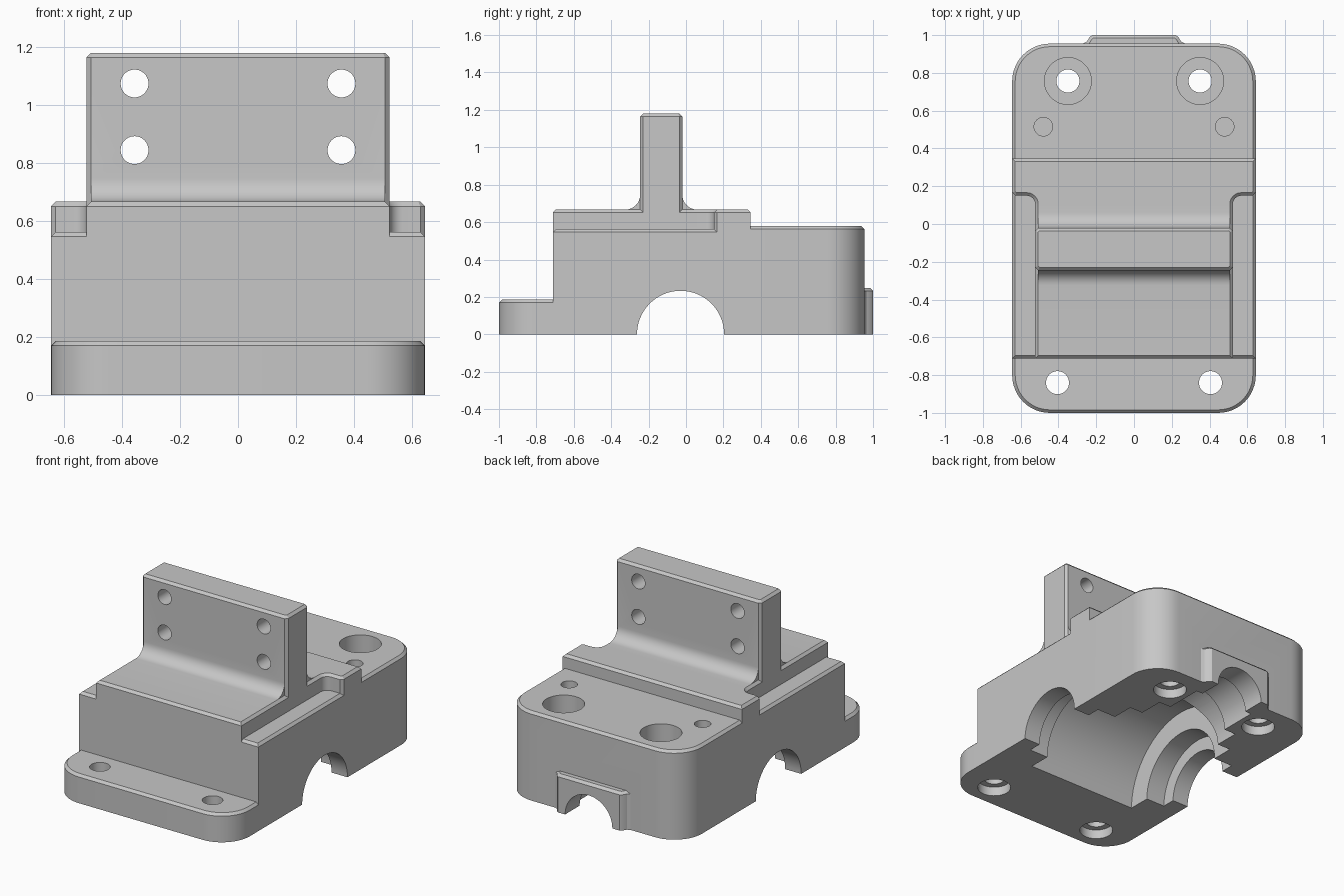
import bpy, bmesh
from math import pi, sin, cos
from mathutils import Matrix, Vector

cube = bpy.data.objects.get("Cube")
if cube:
    bpy.data.objects.remove(cube, do_unlink=True)

gray = bpy.data.materials.new("cast_gray")
gray.use_nodes = True
gray.diffuse_color = (0.57, 0.57, 0.57, 1)
gray.node_tree.nodes["Principled BSDF"].inputs["Base Color"].default_value = gray.diffuse_color


def finish(bm, name):
    bmesh.ops.recalc_face_normals(bm, faces=bm.faces)
    mesh = bpy.data.meshes.new(name)
    bm.to_mesh(mesh)
    bm.free()
    mesh.materials.append(gray)
    obj = bpy.data.objects.new(name, mesh)
    bpy.context.collection.objects.link(obj)
    return obj


def arc(cx, cy, r, start, end, n=12):
    steps = [start + (end - start) * i / n for i in range(n + 1)]
    return [(cx + r * cos(a), cy + r * sin(a)) for a in steps]


def mirrored(half):
    """Close a right-hand outline by reflecting it across x = 0."""
    return half + [(-x, y) for x, y in reversed(half)]


def prism(name, outline, z0, z1, chamfer):
    """Extrude an outline upward and chamfer its top rim."""
    bm = bmesh.new()
    face = bm.faces.new([bm.verts.new((x, y, z0)) for x, y in outline])
    ext = bmesh.ops.extrude_face_region(bm, geom=[face])
    top = [v for v in ext["geom"] if isinstance(v, bmesh.types.BMVert)]
    bmesh.ops.translate(bm, verts=top, vec=(0, 0, z1 - z0))
    rim = [e for e in bm.edges if all(v in top for v in e.verts)]
    bmesh.ops.bevel(bm, geom=rim, offset=chamfer, segments=1, affect='EDGES')
    return finish(bm, name)


def strip(name, profile, half):
    """Extrude a (y, z) profile across the width."""
    bm = bmesh.new()
    face = bm.faces.new([bm.verts.new((-half, y, z)) for y, z in profile])
    ext = bmesh.ops.extrude_face_region(bm, geom=[face])
    side = [v for v in ext["geom"] if isinstance(v, bmesh.types.BMVert)]
    bmesh.ops.translate(bm, verts=side, vec=(2 * half, 0, 0))
    return finish(bm, name)


def cylinder(axis, start, end, r, segments=48):
    """Cutting cylinder between two points along a main axis."""
    a, b = Vector(start), Vector(end)
    turn = {'X': Matrix.Rotation(pi / 2, 4, 'Y'),
            'Y': Matrix.Rotation(pi / 2, 4, 'X'), 'Z': Matrix()}[axis]
    bm = bmesh.new()
    bmesh.ops.create_cone(bm, cap_ends=True, segments=segments, radius1=r, radius2=r,
                          depth=(b - a).length,
                          matrix=Matrix.Translation((a + b) / 2) @ turn)
    obj = finish(bm, "cutter")
    obj.hide_render = True
    return obj


def combine(target, other, operation):
    mod = target.modifiers.new("combine", 'BOOLEAN')
    mod.operation, mod.solver, mod.object = operation, 'EXACT', other
    bpy.context.view_layer.objects.active = target
    bpy.ops.object.modifier_apply(modifier=mod.name)
    bpy.data.objects.remove(other, do_unlink=True)


W, D, FRONT, BACK, R, C = 0.645, 0.523, -0.712, 0.955, 0.2, 0.016

# Main block with rounded back corners
housing = prism("housing", mirrored([(W, 0.25)] + arc(W - R, BACK - R, R, 0, pi / 2)),
                0, 0.578, C)

# Side ledges, mounting foot, raised deck, upright plate and rear boss
solids = [
    prism("side_ledges", mirrored([(W, FRONT), (W, 0.33)]), 0, 0.562, C),
    prism("front_foot", mirrored(arc(W - R, -1 + R, R, -pi / 2, 0) + [(W, -0.6)]),
          0, 0.186, C),
    prism("deck", mirrored([(D, FRONT)] + arc(D + 0.045, 0.105, 0.045, pi, pi / 2, 6)
                           + [(W - C, 0.15), (W, 0.15 + C), (W, 0.346)]), 0.5, 0.667, C),
    prism("upright", mirrored([(D - C, -0.245), (D, -0.245 + C), (D, -0.02 - C),
                               (D - C, -0.02)]), 0.6, 1.181, C),
    prism("rear_boss", mirrored([(0.27, 0.9), (0.27, BACK), (0.25, 0.965),
                                 (0.235, 0.99), (0.22, 1.0)]), 0, 0.248, C),
]
# Fillets where the upright meets the deck
for edge, s in ((-0.245, -1), (-0.02, 1)):
    curve = [(edge + s * (0.08 + y), z) for y, z in arc(0, 0.747, 0.08, -pi / 2, -pi, 8)]
    solids.append(strip("fillet", curve + [(edge - s * 0.05, 0.747), (edge - s * 0.05, 0.6),
                                           (edge + s * 0.08, 0.6)], D - C))
for solid in solids:
    combine(housing, solid, 'UNION')

# Cross bore, inner cavity and stepped rear bore, open at the underside
Y = -0.029
cutters = [
    cylinder('X', (-0.8, Y, 0), (0.8, Y, 0), 0.233, 64),
    cylinder('X', (-0.53, Y, 0), (0.53, Y, 0), 0.32, 64),
    cylinder('X', (-0.395, Y, 0), (0.395, Y, 0), 0.465, 96),
    cylinder('Y', (0, 0.1, 0), (0, 1.2, 0), 0.17, 64),
    cylinder('Y', (0, 0.1, 0), (0, 0.85, 0), 0.215, 64),
    cylinder('Y', (0, 0.1, 0), (0, 0.6, 0), 0.3, 64),
]
for s in (-1, 1):
    # Upright bolt holes
    for z in (0.845, 1.075):
        cutters.append(cylinder('Y', (s * 0.357, -0.5, z), (s * 0.357, 0.3, z), 0.048))
    # Through holes with wider recesses underneath
    for x, y in ((0.35, 0.757), (0.405, -0.84)):
        cutters.append(cylinder('Z', (s * x, y, -0.1), (s * x, y, 0.8), 0.061))
        cutters.append(cylinder('Z', (s * x, y, -0.1), (s * x, y, 0.06), 0.1))
    # Rear counterbores and dowel holes
    cutters.append(cylinder('Z', (s * 0.35, 0.757, 0.28), (s * 0.35, 0.757, 0.8), 0.124))
    cutters.append(cylinder('Z', (s * 0.48, 0.515, 0.42), (s * 0.48, 0.515, 0.8), 0.049))
for cutter in cutters:
    combine(housing, cutter, 'DIFFERENCE')

# Smooth curved walls, crisp edges
bpy.ops.object.select_all(action='DESELECT')
housing.select_set(True)
bpy.context.view_layer.objects.active = housing
bpy.ops.object.shade_smooth_by_angle(angle=pi / 7)
